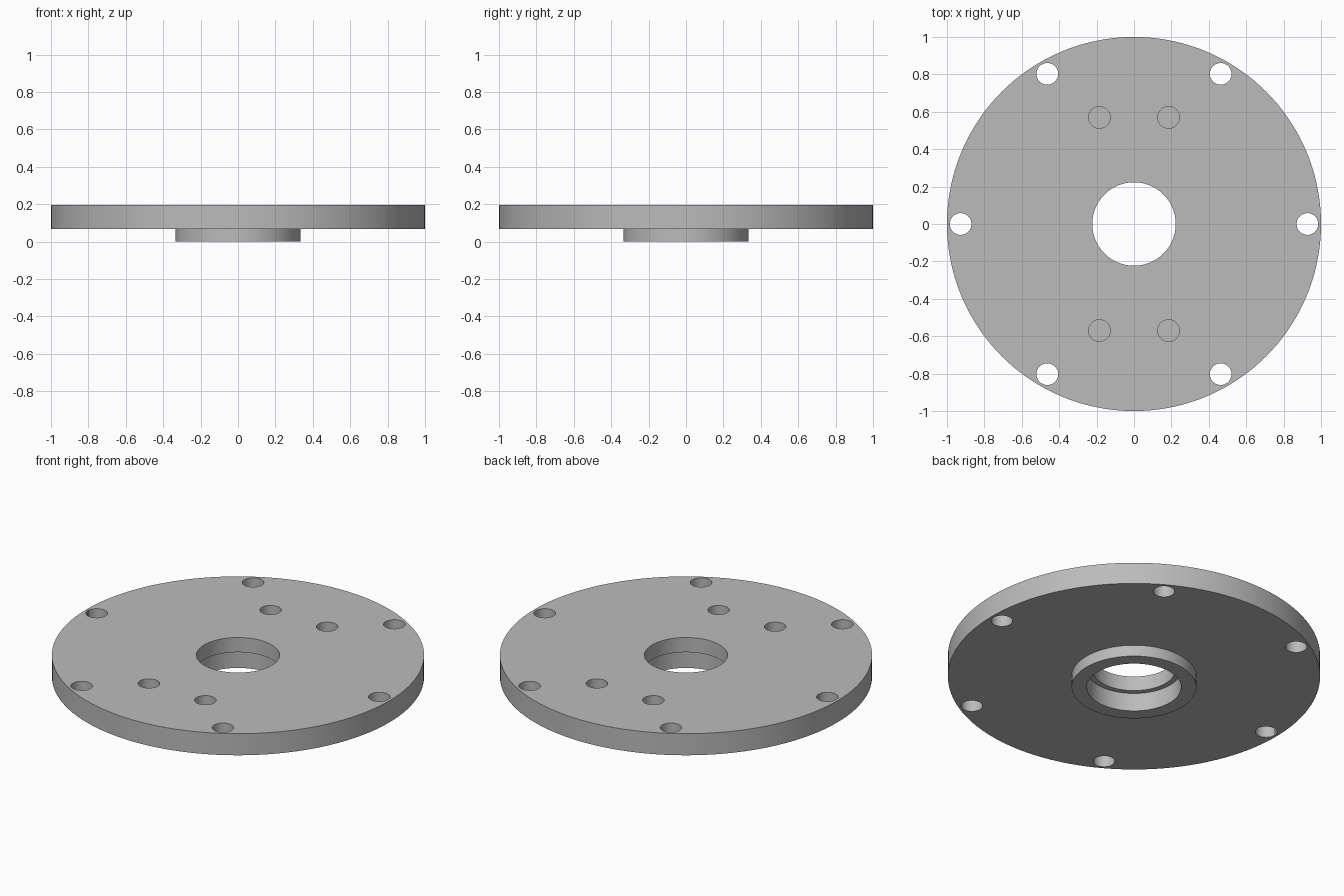
import bpy, bmesh
from math import cos, sin, pi, radians

cube = bpy.data.objects.get("Cube")
if cube:
    bpy.data.objects.remove(cube, do_unlink=True)

steel = bpy.data.materials.new("grey_steel")
steel.use_nodes = True
GREY = (0.5, 0.5, 0.5, 1)
steel.diffuse_color = GREY
steel.node_tree.nodes["Principled BSDF"].inputs["Base Color"].default_value = GREY

TOP, UNDERSIDE, SHOULDER = 0.195, 0.067, 0.108
HOLE_RADIUS, BLIND_DEPTH = 0.058, 0.09


def lathe(name, profile, segments):
    """Revolve a closed (radius, z) profile around the z axis."""
    bm = bmesh.new()
    rings = [[bm.verts.new((r * cos(2 * pi * i / segments), r * sin(2 * pi * i / segments), z))
              for i in range(segments)] for r, z in profile]
    for a, b in zip(rings, rings[1:] + rings[:1]):
        for i in range(segments):
            j = (i + 1) % segments
            bm.faces.new((a[i], a[j], b[j], b[i]))
    bmesh.ops.recalc_face_normals(bm, faces=bm.faces)
    mesh = bpy.data.meshes.new(name)
    bm.to_mesh(mesh)
    bm.free()
    obj = bpy.data.objects.new(name, mesh)
    bpy.context.collection.objects.link(obj)
    mesh.materials.append(steel)
    return obj


def drill(obj, x, y, bottom):
    """Cut a round hole from above the plate down to the given height."""
    top = TOP + 0.1
    bpy.ops.mesh.primitive_cylinder_add(vertices=48, radius=HOLE_RADIUS, depth=top - bottom,
                                        location=(x, y, (top + bottom) / 2))
    cutter = bpy.context.object
    cutter.name = "hole_cutter"
    cutter.hide_render = True
    cutter.data.materials.append(steel)
    bpy.context.view_layer.objects.active = obj
    mod = obj.modifiers.new("hole", "BOOLEAN")
    mod.operation = "DIFFERENCE"
    mod.solver = "EXACT"
    mod.object = cutter
    bpy.ops.object.modifier_apply(modifier=mod.name)
    bpy.data.objects.remove(cutter, do_unlink=True)


# Round plate with a boss underneath and a stepped centre bore
plate = lathe("flange_plate", [
    (0.223, TOP), (1, TOP), (1, UNDERSIDE), (0.335, UNDERSIDE),
    (0.335, 0), (0.254, 0), (0.254, SHOULDER), (0.223, SHOULDER)], 144)

# Six through holes near the rim
for k in range(6):
    drill(plate, 0.927 * cos(k * pi / 3), 0.927 * sin(k * pi / 3), -0.1)

# Four blind holes around the bore
for sx in (-1, 1):
    for sy in (-1, 1):
        drill(plate, sx * 0.185, sy * 0.57, TOP - BLIND_DEPTH)

# Smooth round walls with sharp rims
bpy.ops.object.select_all(action="DESELECT")
plate.select_set(True)
bpy.context.view_layer.objects.active = plate
bpy.ops.object.shade_smooth_by_angle(angle=radians(30))
